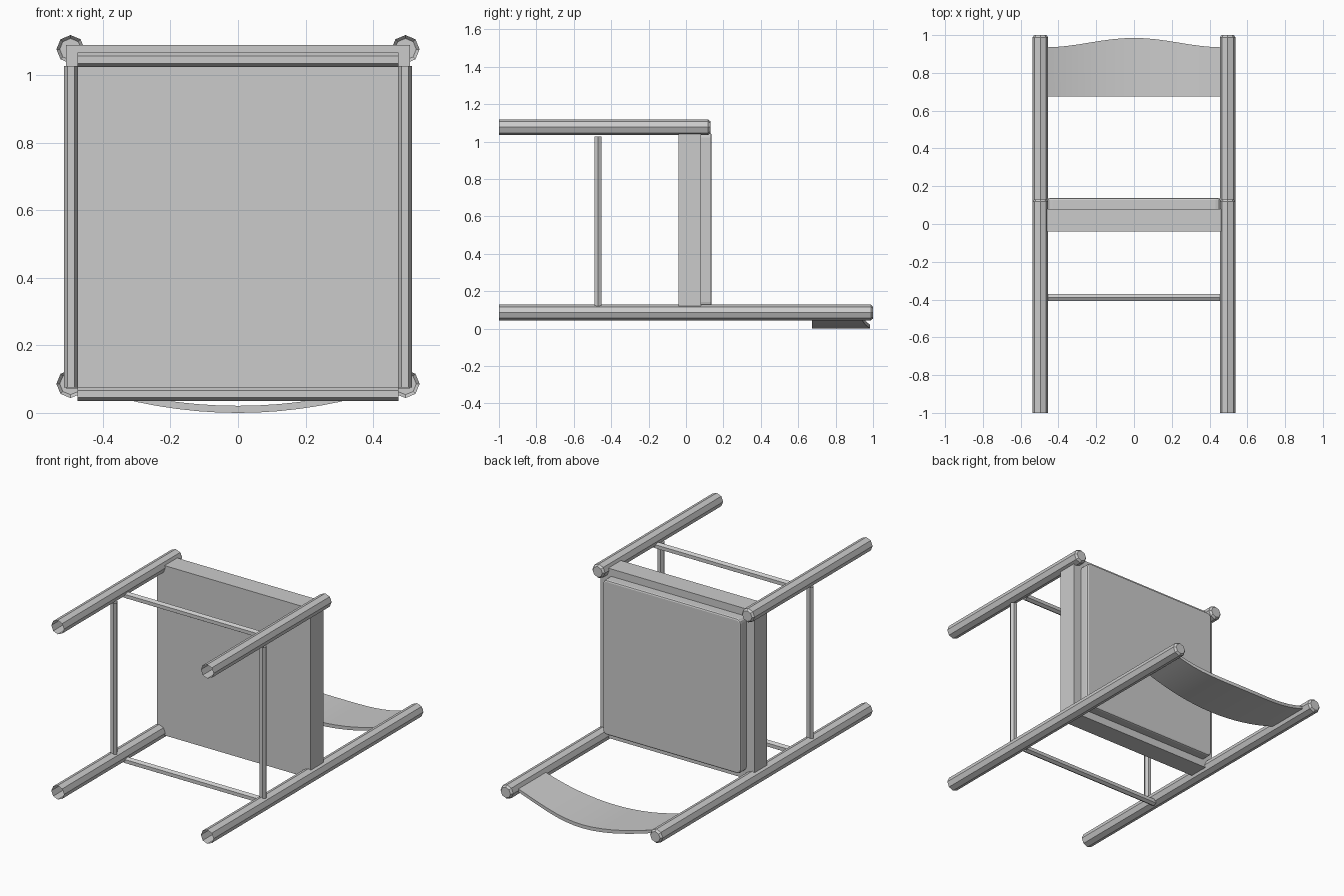
import bpy, bmesh, math
from mathutils import Vector

old = bpy.data.objects.get("Cube")
if old:
    bpy.data.objects.remove(old, do_unlink=True)

grey = bpy.data.materials.new("light grey")
grey.use_nodes = True
grey.diffuse_color = (0.6, 0.6, 0.6, 1)
grey.node_tree.nodes["Principled BSDF"].inputs["Base Color"].default_value = (0.6, 0.6, 0.6, 1)


def finish(name, bm):
    bmesh.ops.recalc_face_normals(bm, faces=bm.faces)
    mesh = bpy.data.meshes.new(name)
    bm.to_mesh(mesh)
    bm.free()
    mesh.materials.append(grey)
    obj = bpy.data.objects.new(name, mesh)
    bpy.context.collection.objects.link(obj)
    return obj


def rod(name, centre, axis, rings, sides, capped=False):
    """Faceted rod along x, y or z; rings are (position, radius) pairs."""
    u = Vector((0, 0, 1)) if axis.x else Vector((1, 0, 0))
    v = axis.cross(u)
    bm = bmesh.new()
    loops = []
    for pos, r in rings:
        loops.append([bm.verts.new(centre + axis * pos
                      + r * (math.cos(a) * u + math.sin(a) * v))
                      for a in (math.tau * i / sides for i in range(sides))])
    for low, high in zip(loops, loops[1:]):
        for i in range(sides):
            j = (i + 1) % sides
            bm.faces.new((low[i], low[j], high[j], high[i]))
    if capped:
        bm.faces.new(loops[-1])
    return finish(name, bm)


def box(name, lo, hi, corner=0.0, rim=0.0):
    """Box with optional rounded corners and a softened +y rim."""
    lo, hi = Vector(lo), Vector(hi)
    bm = bmesh.new()
    bmesh.ops.create_cube(bm, size=1)
    for vert in bm.verts:
        vert.co = (lo + hi) / 2 + vert.co * (hi - lo)
    if corner:
        edges = [e for e in bm.edges
                 if abs(e.verts[0].co.y - e.verts[1].co.y) > 0.01]
        bmesh.ops.bevel(bm, geom=edges, offset=corner, segments=3,
                        profile=0.5, affect='EDGES')
    if rim:
        edges = [e for e in bm.edges
                 if all(w.co.y > hi.y - 1e-4 for w in e.verts)]
        bmesh.ops.bevel(bm, geom=edges, offset=rim, segments=2,
                        profile=0.5, affect='EDGES')
    return finish(name, bm)


X, Y, Z = Vector((1, 0, 0)), Vector((0, 1, 0)), Vector((0, 0, 1))
LEG_X, FRONT_Z, BACK_Z, LEG_R = 0.496, 1.077, 0.086, 0.042

# Octagonal legs, hollow at the foot and bevelled at the top
for side, sx in (("left", 1), ("right", -1)):
    for part, z, top in (("front", FRONT_Z, 0.13), ("back", BACK_Z, 1.0)):
        rod(f"{part}_leg_{side}", Vector((sx * LEG_X, 0, z)), Y,
            [(-1, LEG_R), (top - 0.012, LEG_R), (top, LEG_R - 0.01)], 8, True)
    # Thin side stretchers
    rod(f"side_stretcher_{side}", Vector((sx * 0.495, -0.47, 0)), Z,
        [(0.075, 0.021), (1.027, 0.021)], 6)

# Thin front and back stretchers
for part, z in (("front", 1.046), ("back", 0.056)):
    rod(f"{part}_stretcher", Vector((0, -0.39, z)), X,
        [(-0.475, 0.021), (0.475, 0.021)], 6)

# Seat frame block and the softer seat panel on it
box("seat_frame", (-0.51, -0.04, 0.072), (0.51, 0.08, 1.09))
box("seat_panel", (-0.457, 0.08, 0.118), (0.457, 0.137, 1.046), 0.025, 0.01)

# Curved backrest with a gently crowned top edge
bm = bmesh.new()
STEPS, HALF = 16, 0.475
sections = []
for i in range(STEPS + 1):
    x = HALF * (2 * i / STEPS - 1)
    outer = 0.36 * x * x
    inner = 0.021 + 0.345 * x * x
    crown = 0.935 + 0.05 * math.cos(math.pi * x / (2 * HALF)) ** 2
    sections.append([bm.verts.new((x, y, z)) for y, z in
                     ((0.674, outer), (crown, outer),
                      (crown, inner), (0.674, inner))])
for a, b in zip(sections, sections[1:]):
    for k in range(4):
        m = (k + 1) % 4
        bm.faces.new((a[k], a[m], b[m], b[k]))
bm.faces.new(sections[0])
bm.faces.new(sections[-1])
backrest = finish("backrest", bm)

# Smooth the backrest sweep while keeping its edges sharp
bpy.ops.object.select_all(action='DESELECT')
backrest.select_set(True)
bpy.context.view_layer.objects.active = backrest
bpy.ops.object.shade_smooth_by_angle(angle=math.radians(30))
